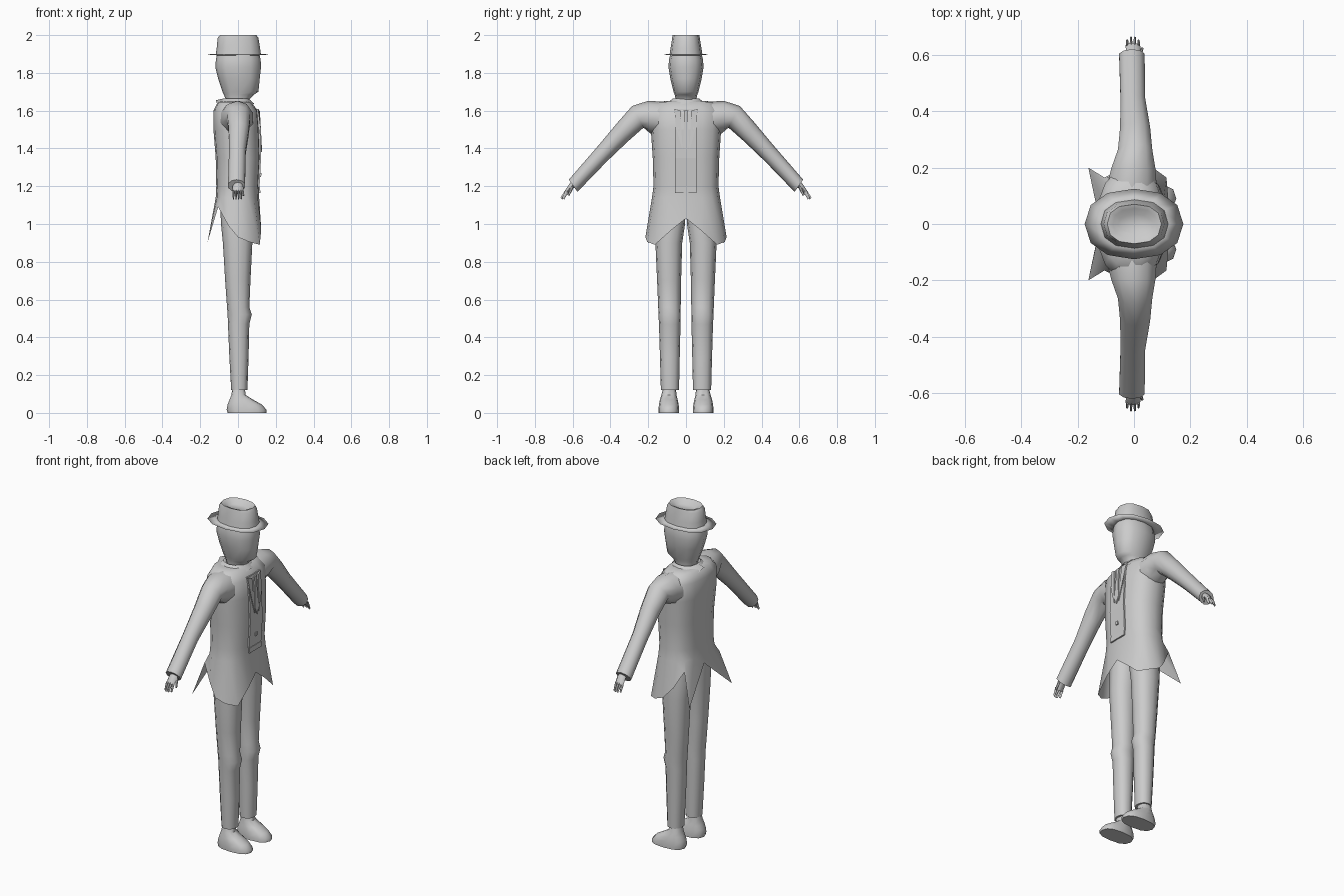
import bpy, bmesh, math
from mathutils import Vector

cloth = bpy.data.materials.new("light grey")
cloth.diffuse_color = (0.6, 0.6, 0.6, 1)


def finish(name, bm, angle=50):
    bmesh.ops.recalc_face_normals(bm, faces=bm.faces)
    me = bpy.data.meshes.new(name)
    bm.to_mesh(me)
    bm.free()
    me.materials.append(cloth)
    ob = bpy.data.objects.new(name, me)
    bpy.context.collection.objects.link(ob)
    bpy.ops.object.select_all(action='DESELECT')
    ob.select_set(True)
    bpy.context.view_layer.objects.active = ob
    bpy.ops.object.shade_smooth_by_angle(angle=math.radians(angle))
    return ob


def loft(name, rings, start=True, end=True, angle=50):
    """Skin a list of equal-length closed rings."""
    bm = bmesh.new()
    vs = [[bm.verts.new(p) for p in r] for r in rings]
    n = len(rings[0])
    for a, b in zip(vs, vs[1:]):
        for i in range(n):
            j = (i + 1) % n
            bm.faces.new((a[i], a[j], b[j], b[i]))
    if start:
        bm.faces.new(vs[0])
    if end:
        bm.faces.new(vs[-1])
    return finish(name, bm, angle)


def oval(z, xb, xf, y0, y1, n=12, p=0.85):
    """Horizontal rounded ring spanning xb..xf and y0..y1."""
    pts = []
    for i in range(n):
        t = 2 * math.pi * i / n
        c, s = math.cos(t), math.sin(t)
        c = math.copysign(abs(c) ** p, c)
        s = math.copysign(abs(s) ** p, s)
        pts.append(((xb + xf) / 2 + c * (xf - xb) / 2,
                    (y0 + y1) / 2 + s * (y1 - y0) / 2, z))
    return pts


def tube(name, side, stations, n=10):
    """Limb in the yz plane; station = (top y, z), (bottom y, z), xb, xf."""
    rings = []
    for (ty, tz), (by, bz), xb, xf in stations:
        r = []
        for i in range(n):
            t = 2 * math.pi * i / n
            k = (1 + math.cos(t)) / 2
            x = (xb + xf) / 2 + math.sin(t) * (xf - xb) / 2
            r.append((x, side * (by + (ty - by) * k), bz + (tz - bz) * k))
        rings.append(r)
    return loft(name, rings)


# Jacket: body rings, then a hem with front, side and rear points
BODY = [(1.652, -.085, .05, .10), (1.645, -.108, .07, .15),
        (1.60, -.13, .105, .19), (1.50, -.13, .113, .186),
        (1.35, -.118, .118, .176), (1.20, -.115, .11, .172),
        (1.14, -.118, .112, .18)]
HEM = [(.118, 0, 1.03), (.123, .075, .97), (.115, .165, .89), (.06, .205, .905),
       (0, .215, .93), (-.05, .19, .99), (-.105, .165, 1.09), (-.162, .20, .90),
       (-.12, 0, 1.085)]
rings = [oval(z, b, f, -y, y, 16, .78) for z, b, f, y in BODY]
rings.append(HEM + [(x, -y, z) for x, y, z in HEM[7:0:-1]])
loft("jacket", rings, end=False, angle=60)


def front_x(z):
    """Jacket front surface at height z."""
    for a, b in zip(BODY, BODY[1:]):
        if b[0] <= z <= a[0]:
            t = (a[0] - z) / (a[0] - b[0])
            return a[2] + (b[2] - a[2]) * t
    return .112


def plate(name, outline, lift):
    """Thin plate of (y, z) points lying on the chest."""
    back = [(front_x(z) + lift - .009, y, z) for y, z in outline]
    front = [(front_x(z) + lift, y, z) for y, z in outline]
    loft(name, [back, front], angle=20)


# Shirt front, waistband, lapels and tie
for z0, z1 in ((1.195, 1.35), (1.35, 1.5), (1.5, 1.61)):
    plate("shirt_front", [(-.058, z0), (.055, z0), (.058, z1), (-.058, z1)], .004)
plate("waistband", [(-.058, 1.165), (.055, 1.165), (.055, 1.195), (-.058, 1.195)], .007)
for s in (-1, 1):
    plate("lapel", [(s * .062, 1.61), (s * .03, 1.60), (s * .018, 1.39),
                    (s * .05, 1.50)], .009)
plate("tie", [(-.012, 1.60), (.012, 1.60), (.008, 1.56), (.018, 1.42),
              (0, 1.38), (-.018, 1.42), (-.008, 1.56)], .010)
plate("button", [(-.008, 1.25), (.008, 1.25), (.008, 1.27), (-.008, 1.27)], .010)

# Collar folded down around the neck
inner = oval(1.665, -.075, .055, -.07, .07)
outer = oval(1.638, -.118, .085, -.10, .10)
outer = [(x, y, 1.655 if i == 6 else z - (.012 if i in (5, 7, 1, 11) else 0))
         for i, (x, y, z) in enumerate(outer)]
loft("collar", [inner, outer], False, False)

# Head and neck
loft("head", [oval(z, b, f, -y, y, 12) for z, b, f, y in (
    (1.60, -.06, .05, .05), (1.66, -.065, .06, .055), (1.685, -.075, .085, .06),
    (1.70, -.082, .108, .066), (1.77, -.105, .115, .083), (1.83, -.12, .122, .093),
    (1.87, -.117, .12, .09), (1.90, -.11, .112, .083))], angle=60)

# Hat: brim, crown and dented top
loft("hat_brim", [oval(1.893, -.11, .11, -.08, .08), oval(1.897, -.175, .175, -.125, .125, 12, .9),
                  oval(1.901, -.11, .11, -.08, .08)], False, False, 180)
loft("hat_crown", [oval(z, b, f, -y, y, 12) for z, b, f, y in (
    (1.895, -.118, .122, .087), (1.93, -.113, .117, .082), (1.985, -.108, .108, .073),
    (2.0, -.095, .097, .070), (1.995, -.075, .08, .055), (1.978, -.055, .06, .035))], False)

for s, tag in ((-1, "right"), (1, "left")):
    # Sleeve
    tube(tag + "_sleeve", s, [
        ((.13, 1.648), (.14, 1.47), -.10, .085), ((.20, 1.652), (.19, 1.48), -.085, .08),
        ((.285, 1.625), (.225, 1.51), -.06, .068), ((.36, 1.54), (.31, 1.435), -.052, .06),
        ((.46, 1.42), (.42, 1.33), -.05, .042), ((.62, 1.235), (.575, 1.17), -.055, .04)])
    # Hand with fingers and thumb
    tube(tag + "_hand", s, [
        ((.595, 1.235), (.572, 1.205), -.02, .02), ((.618, 1.212), (.597, 1.188), -.028, .025),
        ((.642, 1.175), (.625, 1.160), -.03, .022)], 8)
    for k, tip in enumerate((.655, .665, .665, .655)):
        x = -.024 + k * .0135
        tube(tag + "_finger", s, [
            ((.638, 1.182), (.624, 1.165), x - .006, x + .006),
            ((tip, 1.138), (tip - .010, 1.130), x - .004, x + .004)], 6)
    tube(tag + "_thumb", s, [
        ((.608, 1.205), (.595, 1.192), .015, .028),
        ((.627, 1.155), (.618, 1.148), .024, .034)], 6)

    # Trouser leg, with a slight knee break
    legs = [(1.12, -.095, .08, .0, .150), (1.0, -.09, .08, .005, .158),
            (.90, -.08, .076, .020, .162), (.70, -.068, .066, .026, .153),
            (.56, -.058, .060, .028, .147), (.52, -.055, .073, .028, .146),
            (.47, -.053, .060, .029, .143), (.30, -.046, .056, .033, .138),
            (.12, -.036, .050, .037, .133)]
    loft(tag + "_trouser_leg", [
        oval(z, b, f, *sorted((s * i, s * o)), 12, .9) for z, b, f, i, o in legs])

    # Shoe
    shoe = [(0, -.055, .15, .036, .146), (.018, -.06, .15, .036, .146),
            (.045, -.055, .125, .039, .143), (.07, -.045, .08, .044, .138),
            (.095, -.035, .04, .05, .13), (.14, -.028, .036, .055, .12)]
    loft(tag + "_shoe", [
        oval(z, b, f, *sorted((s * i, s * o)), 12, .8) for z, b, f, i, o in shoe])
